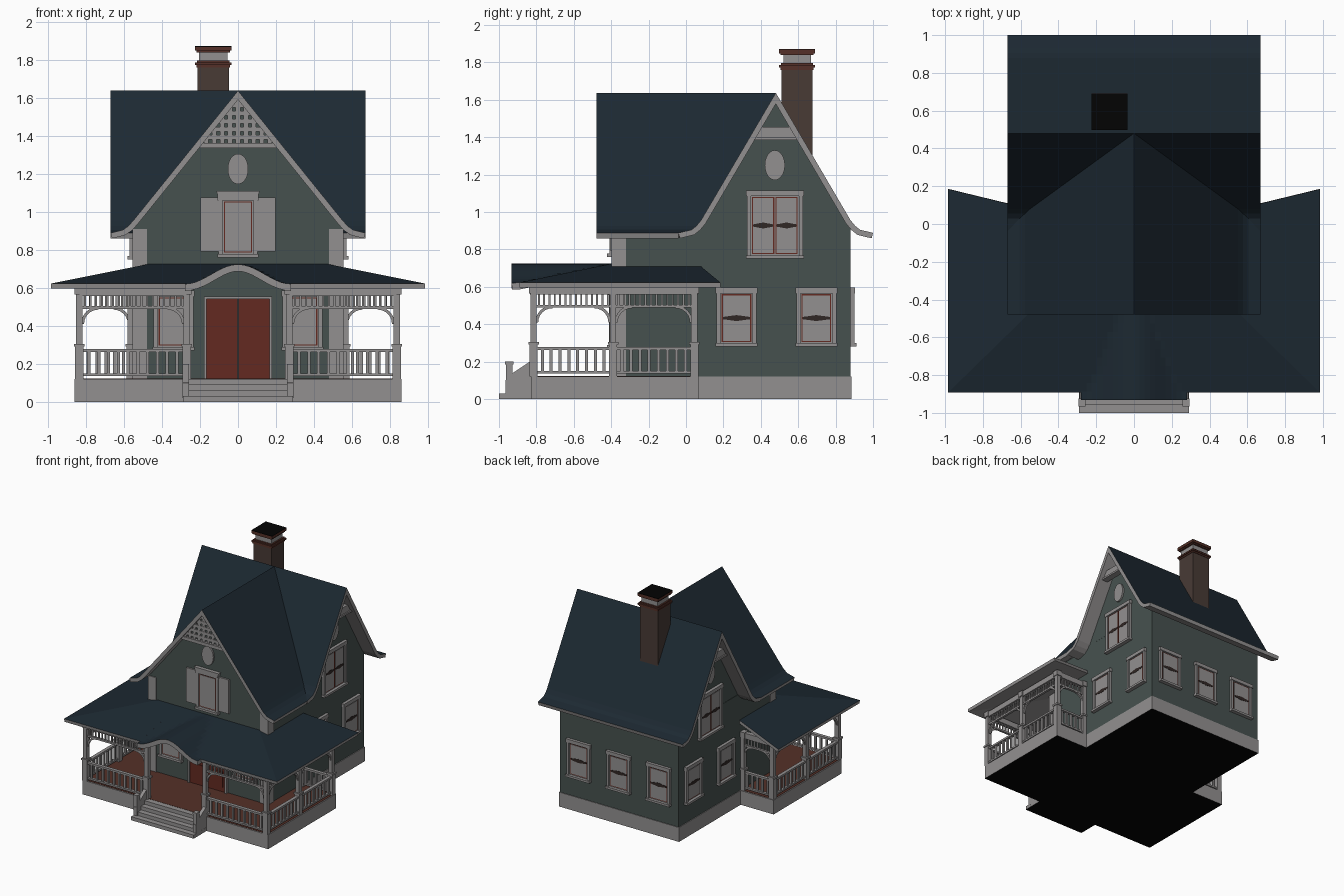
import bpy, bmesh, math
from mathutils import Vector

if "Cube" in bpy.data.objects:
    bpy.data.objects.remove(bpy.data.objects["Cube"])


def material(name, r, g, b):
    m = bpy.data.materials.new(name)
    m.diffuse_color = (r, g, b, 1)
    m.use_nodes = True
    m.node_tree.nodes["Principled BSDF"].inputs["Base Color"].default_value = m.diffuse_color
    return m


NAVY = material("roof_navy", .012, .022, .032)
TRIM = material("trim_grey", .29, .28, .28)
GREEN = material("wall_green", .062, .083, .078)
RED = material("door_red", .125, .023, .015)
FLOOR = material("floor_terracotta", .09, .03, .021)
BRICK = material("brick_brown", .065, .043, .036)
DARK = material("dark_gap", .03, .02, .018)
BLACK = material("soot_black", .001, .001, .001)


def prism(bm, pts, vec):
    a = [bm.verts.new(p) for p in pts]
    b = [bm.verts.new(Vector(p) + Vector(vec)) for p in pts]
    bm.faces.new(a)
    bm.faces.new(b[::-1])
    for i in range(len(a)):
        j = (i + 1) % len(a)
        bm.faces.new((a[j], a[i], b[i], b[j]))


def box(bm, x0, x1, y0, y1, z0, z1):
    x0, x1 = sorted((x0, x1))
    y0, y1 = sorted((y0, y1))
    prism(bm, [(x0, y0, z0), (x1, y0, z0), (x1, y1, z0), (x0, y1, z0)], (0, 0, z1 - z0))


def finish(name, bm, *mats, recalc=True):
    if recalc:
        bmesh.ops.recalc_face_normals(bm, faces=bm.faces[:])
        if len(mats) > 1:  # second colour on faces resting on the ground
            for f in bm.faces:
                f.material_index = int(f.calc_center_median().z < .001)
    me = bpy.data.meshes.new(name)
    bm.to_mesh(me)
    bm.free()
    for m in mats:
        me.materials.append(m)
    ob = bpy.data.objects.new(name, me)
    bpy.context.collection.objects.link(ob)
    return ob


def boxes(name, mats, *dims):
    bm = bmesh.new()
    for d in dims:
        box(bm, *d)
    return finish(name, bm, *mats)


def roof_sheet(name, rows, thick):
    """Grid surface, blue on top, grey rim and underside."""
    bm = bmesh.new()
    g = [[bm.verts.new(p) for p in r] for r in rows]
    for r, s in zip(g, g[1:]):
        for i in range(len(r) - 1):
            f = bm.faces.new((r[i], r[i + 1], s[i + 1], s[i]))
            f.normal_update()
            if f.normal.z < 0:
                f.normal_flip()
    ob = finish(name, bm, NAVY, TRIM, recalc=False)
    m = ob.modifiers.new("thickness", 'SOLIDIFY')
    m.thickness, m.offset, m.use_even_offset = thick, -1, True
    m.material_offset = m.material_offset_rim = 1


# Foundations, porch floor
boxes("house_foundation", (TRIM, BLACK), (-.555, .555, -.39, .885, 0, .12))
boxes("porch_foundation", (TRIM, BLACK), (-.86, .86, -.83, .07, 0, .119))
boxes("porch_floor", (FLOOR,), (-.85, .85, -.82, .06, .11, .1215))

# Walls: front wing and side wing
bm = bmesh.new()
prism(bm, [(-.55, -.39, .12), (.55, -.39, .12), (.55, -.39, .93), (0, -.39, 1.61), (-.55, -.39, .93)], (0, .87, 0))
finish("front_wing_walls", bm, GREEN)
bm = bmesh.new()
prism(bm, [(-.549, .08, .12), (-.549, .88, .12), (-.549, .88, .93), (-.549, .48, 1.61), (-.549, .08, .93)], (1.098, 0, 0))
finish("side_wing_walls", bm, GREEN)
boxes("corner_boards", (TRIM,), *[(s * .48, s * .556, -.397, -.32, .12, .91) for s in (-1, 1)])

# Main roofs with flared eaves: (side half-width, front half-width, height)
prof = [(0, 0, 1.637), (.40, .55, .955), (.425, .577, .925), (.45, .605, .905), (.52, .67, .888)]
full = [(-d, -x, z) for d, x, z in prof[:0:-1]] + prof
roof_sheet("side_gable_roof", [[(x, .48 + d, z) for d, _, z in full] for x in (-.67, .67)], .03)
roof_sheet("front_gable_roof", [[(x, -.478, z) for d, x, z in full],
                                [(x, .48 - abs(d), z) for d, x, z in full]], .03)

# Porch roof: hipped wings and an arched middle
for s, n in ((-1, "left"), (1, "right")):
    roof_sheet("porch_roof_" + n, [
        [(s * .985, .185, .622), (s * .985, -.893, .622), (s * .28, -.893, .622)],
        [(s * .47, .06, .725), (s * .47, -.39, .725), (s * .28, -.39, .725)]], .026)
rows = []
for j in range(13):
    y = -.932 + .542 * j / 12
    slope = .622 + (y + .89) / .5 * .103
    rows.append([(x, y, max(slope, .62 + .103 * (.5 + .5 * math.cos(math.pi * x / .28))))
                 for x in [-.28 + .56 * i / 20 for i in range(21)]])
roof_sheet("porch_arch_roof", rows, .036)

# Porch posts
bm = bmesh.new()
for s in (-1, 1):
    for x, y in ((.835, -.815), (.27, -.815), (.835, -.39), (.835, .045), (.565, .045)):
        for w, z0, z1 in ((.022, .12, .3), (.028, .29, .305), (.017, .3, .61), (.025, .565, .61)):
            box(bm, s * x - w, s * x + w, y - w, y + w, z0, z1)
finish("porch_posts", bm, TRIM)


# Railings, frieze spindles and curved brackets between posts
def bay(bm, p, q):
    p, q = Vector(p), Vector(q)
    L = (q - p).length
    d = (q - p) / L
    n = Vector((-d.y, d.x))

    def bar(a, b, w, z0, z1):
        c = [p + d * a - n * w, p + d * b - n * w, p + d * b + n * w, p + d * a + n * w]
        prism(bm, [(v.x, v.y, z0) for v in c], (0, 0, z1 - z0))
    bar(0, L, .014, .262, .278)
    bar(0, L, .012, .136, .15)
    bar(0, L, .018, .558, .605)
    bar(0, L, .010, .488, .503)
    for step, w, z0, z1 in ((.05, .008, .148, .264), (.029, .005, .5, .56)):
        k = round(L / step)
        for i in range(1, k):
            bar(L * i / k - w, L * i / k + w, w, z0, z1)
    for flip in (False, True):
        arc = []
        for r in (.075, .09):
            a = [(.1 - r * math.cos(t * math.pi / 12), .41 + r * math.sin(t * math.pi / 12)) for t in range(7)]
            arc += a if r < .08 else a[::-1]
        pts = []
        for u, z in arc:
            v = p + d * (L - u if flip else u) - n * .008
            pts.append((v.x, v.y, z))
        prism(bm, pts, (n.x * .016, n.y * .016, 0))


bm = bmesh.new()
for s in (-1, 1):
    for a, b in (((.835, -.815), (.27, -.815)), ((.835, -.815), (.835, -.39)),
                 ((.835, -.39), (.835, .045)), ((.835, .045), (.555, .045))):
        bay(bm, (s * a[0], a[1]), (s * b[0], b[1]))
finish("porch_railings", bm, TRIM)

# Entrance steps with cheek walls and newels
boxes("steps", (TRIM, BLACK), (-.29, .29, -1, -.82, 0, .03),
      *[(-.27, .27, -1 + .045 * i, -.82, 0, .03 * (i + 1)) for i in range(1, 4)])
bm = bmesh.new()
for s in (-1, 1):
    x = s * .275 - .014
    prism(bm, [(x, -.965, .03), (x, -.82, .03), (x, -.82, .21), (x, -.94, .13), (x, -.965, .1)], (.028, 0, 0))
    box(bm, s * .275 - .016, s * .275 + .016, -.963, -.927, .02, .19)
    box(bm, s * .275 - .018, s * .275 + .018, -.967, -.923, .185, .2)
finish("step_cheeks", bm, TRIM)

# Wall frames: u runs along the wall, o points outwards
WALLS = {"front": lambda u, o: (u, -.39 - o), "back": lambda u, o: (u, .88 + o),
         "right": lambda u, o: (.55 + o, u), "left": lambda u, o: (-.55 - o, u)}


def plate(bm, wall, u0, u1, z0, z1, o):
    a, b = WALLS[wall](u0, -.005), WALLS[wall](u1, o)
    box(bm, a[0], b[0], a[1], b[1], z0, z1)


def shape(bm, wall, pts, o0, o1):
    a, b = WALLS[wall](0, o0), WALLS[wall](0, o1)
    prism(bm, [(*WALLS[wall](u, o0), z) for u, z in pts], (b[0] - a[0], b[1] - a[1], 0))


# Windows: casing, red sash outline, pale pane, dark curtain gap
def window(wall, c, w, z0, z1, panes=1, curtain=True):
    trim, sash, gap = bmesh.new(), bmesh.new(), bmesh.new()
    h = w / 2
    plate(trim, wall, c - h, c + h, z0, z1, .008)
    for s in (-1, 1):
        plate(trim, wall, c + s * h, c + s * (h - .022), z0, z1, .02)
    plate(trim, wall, c - h - .005, c + h + .005, z1 - .03, z1, .024)
    plate(trim, wall, c - h - .005, c + h + .005, z0, z0 + .018, .032)
    pw = (w - .05) / panes
    for i in range(panes):
        m = c - (w - .05) / 2 + pw * (i + .5)
        k = pw / 2 - .003
        plate(sash, wall, m - k, m + k, z0 + .025, z1 - .035, .011)
        plate(trim, wall, m - k + .006, m + k - .006, z0 + .031, z1 - .041, .014)
        zm = (z0 + z1) / 2 - .005
        k -= .006
        if curtain:
            shape(gap, wall, [(m - k, zm - .006), (m, zm - .016), (m + k, zm - .006),
                              (m + k, zm + .006), (m, zm + .016), (m - k, zm + .006)], .01, .016)
    finish(wall + "_window_casing", trim, TRIM)
    finish(wall + "_window_sash", sash, RED)
    if curtain:
        finish(wall + "_window_curtain_gap", gap, DARK)
    else:
        gap.free()


for side in ("left", "right"):
    window(side, .27, .215, .28, .595)
    window(side, .697, .215, .28, .595)
    window(side, .475, .30, .75, 1.115, 2)
for x in (-.37, 0, .37):
    window("back", x, .215, .28, .595)
for x in (-.34, .34):
    window("front", x, .21, .27, .585, curtain=False)
window("front", 0, .205, .76, 1.09, curtain=False)

# Front shutters, window hood, oval vents, gable ties
bm = bmesh.new()
for s in (-1, 1):
    plate(bm, "front", s * .1, s * .197, .79, 1.075, .014)
shape(bm, "front", [(-.1, 1.07), (.1, 1.07), (.115, 1.11), (-.115, 1.11)], 0, .03)
finish("front_shutters", bm, TRIM)
bm = bmesh.new()
for wall, c, z in (("front", 0, 1.225), ("left", .475, 1.25), ("right", .475, 1.25)):
    ring = [(math.cos(t * math.pi / 12), math.sin(t * math.pi / 12)) for t in range(24)]
    shape(bm, wall, [(c + .054 * u, z + .08 * v) for u, v in ring], -.005, .014)
finish("oval_vents", bm, TRIM)
bm = bmesh.new()
for wall in ("left", "right"):
    shape(bm, wall, [(.355, 1.39), (.605, 1.39), (.568, 1.455), (.392, 1.455)], .04, .08)
    shape(bm, wall, [(.345, 1.385), (.615, 1.385), (.607, 1.4), (.353, 1.4)], .035, .09)
finish("side_gable_ties", bm, TRIM)

# Front gable lattice
bm = bmesh.new()
box(bm, -.22, .22, -.465, -.435, 1.335, 1.362)
for i in range(-4, 5):
    x = i * .042
    box(bm, x - .012, x + .012, -.456, -.446, 1.35, 1.6 - 1.23 * abs(x))
for i in range(1, 6):
    z = 1.35 + i * .042
    h = (1.6 - z) / 1.23
    box(bm, -h, h, -.457, -.445, z - .012, z + .012)
finish("gable_lattice", bm, TRIM)

# Double front door with frame
bm = bmesh.new()
for u0, u1, z0, z1 in ((-.18, -.165, .12, .555), (.165, .18, .12, .555), (-.18, .18, .54, .555)):
    plate(bm, "front", u0, u1, z0, z1, .022)
finish("door_frame", bm, TRIM)
bm = bmesh.new()
for s in (-1, 1):
    plate(bm, "front", s * .002, s * .168, .12, .545, .008)
    for z0, z1 in ((.16, .29), (.32, .52)):
        plate(bm, "front", s * .03, s * .14, z0, z1, .013)
finish("front_doors", bm, RED)


# Chimney
def stack(h, z0, z1):
    return (-.13 - h, -.13 + h, .594 - h, .594 + h, z0, z1)


boxes("chimney_shaft", (BRICK,), stack(.083, 1.2, 1.765))
boxes("chimney_bands", (FLOOR,), stack(.096, 1.772, 1.785), stack(.088, 1.76, 1.772), stack(.086, 1.785, 1.795),
      stack(.096, 1.848, 1.868), stack(.088, 1.838, 1.848))
boxes("chimney_neck", (TRIM,), stack(.074, 1.79, 1.84))
boxes("chimney_top", (BLACK,), stack(.0955, 1.86, 1.872))
